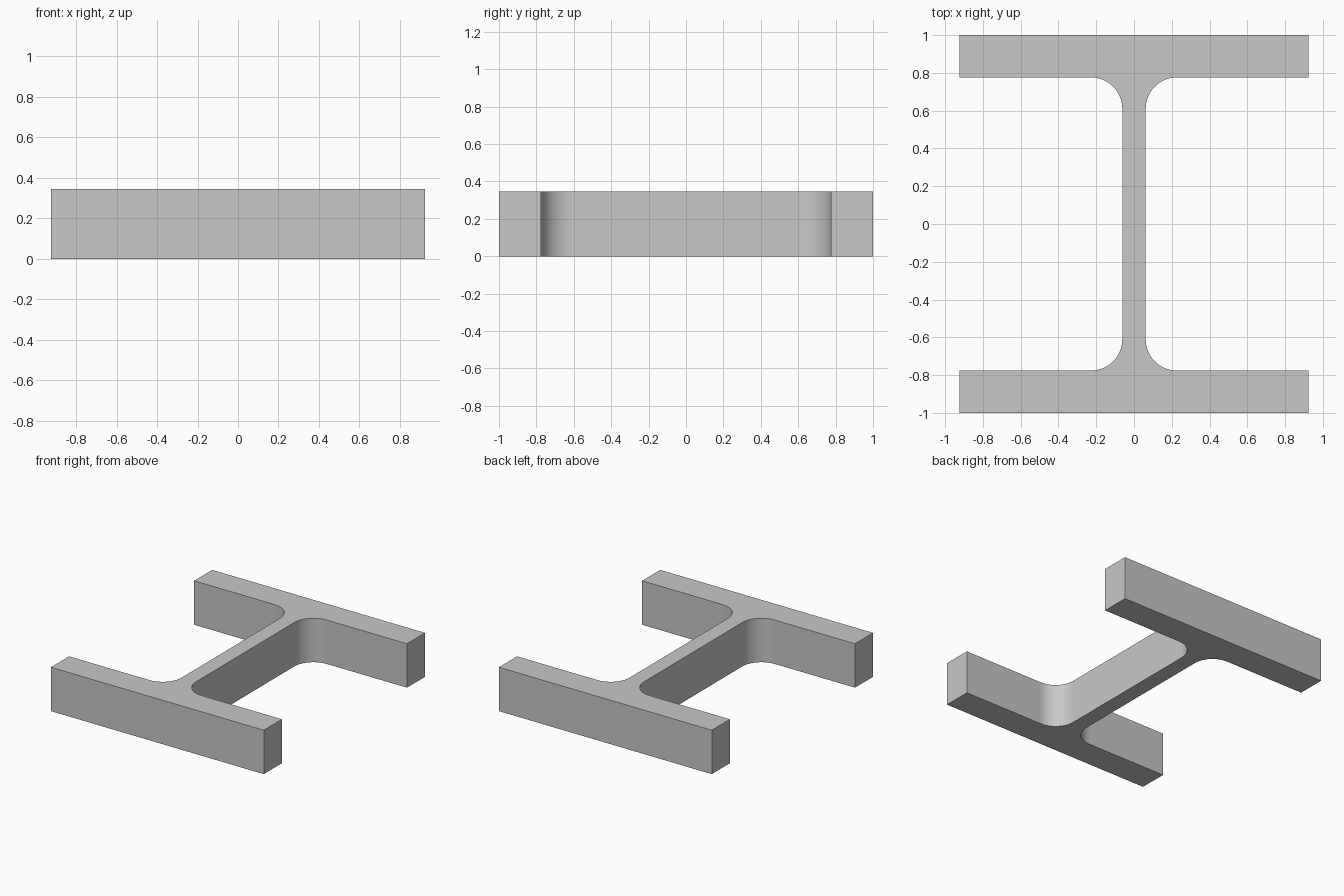
import bpy
import bmesh
import math

cube = bpy.data.objects.get("Cube")
if cube:
    bpy.data.objects.remove(cube, do_unlink=True)

# Section dimensions
HALF_WIDTH, HALF_DEPTH = 0.924, 1.0
FLANGE_INNER = 0.776
HALF_WEB = 0.062
RADIUS = 0.166
LENGTH = 0.345
STEPS = 16

# Steel colour
steel = bpy.data.materials.new("steel grey")
colour = (0.58, 0.58, 0.58, 1)
steel.diffuse_color = colour
steel.use_nodes = True
steel.node_tree.nodes["Principled BSDF"].inputs["Base Color"].default_value = colour

# One quarter of the outline: flange corner, flange tip, root fillet
quarter = [(HALF_WIDTH, HALF_DEPTH), (HALF_WIDTH, FLANGE_INNER)]
for i in range(STEPS + 1):
    a = math.pi / 2 * (1 + i / STEPS)
    quarter.append((HALF_WEB + RADIUS + RADIUS * math.cos(a),
                    FLANGE_INNER - RADIUS + RADIUS * math.sin(a)))

# Mirror the quarter into the full I-shaped outline
right_side = quarter + [(x, -y) for x, y in reversed(quarter)]
outline = right_side + [(-x, y) for x, y in reversed(right_side)]

# Extrude the outline upwards
bm = bmesh.new()
base = bm.faces.new([bm.verts.new((x, y, 0)) for x, y in outline])
extruded = bmesh.ops.extrude_face_region(bm, geom=[base])
top = [v for v in extruded["geom"] if isinstance(v, bmesh.types.BMVert)]
bmesh.ops.translate(bm, verts=top, vec=(0, 0, LENGTH))
bmesh.ops.recalc_face_normals(bm, faces=bm.faces)

# Smooth only the curved root fillets
for face in bm.faces:
    n = face.normal
    face.smooth = abs(n.x) > 0.01 and abs(n.y) > 0.01

mesh = bpy.data.meshes.new("i_beam")
bm.to_mesh(mesh)
bm.free()
mesh.materials.append(steel)
beam = bpy.data.objects.new("i_beam", mesh)
bpy.context.collection.objects.link(beam)
